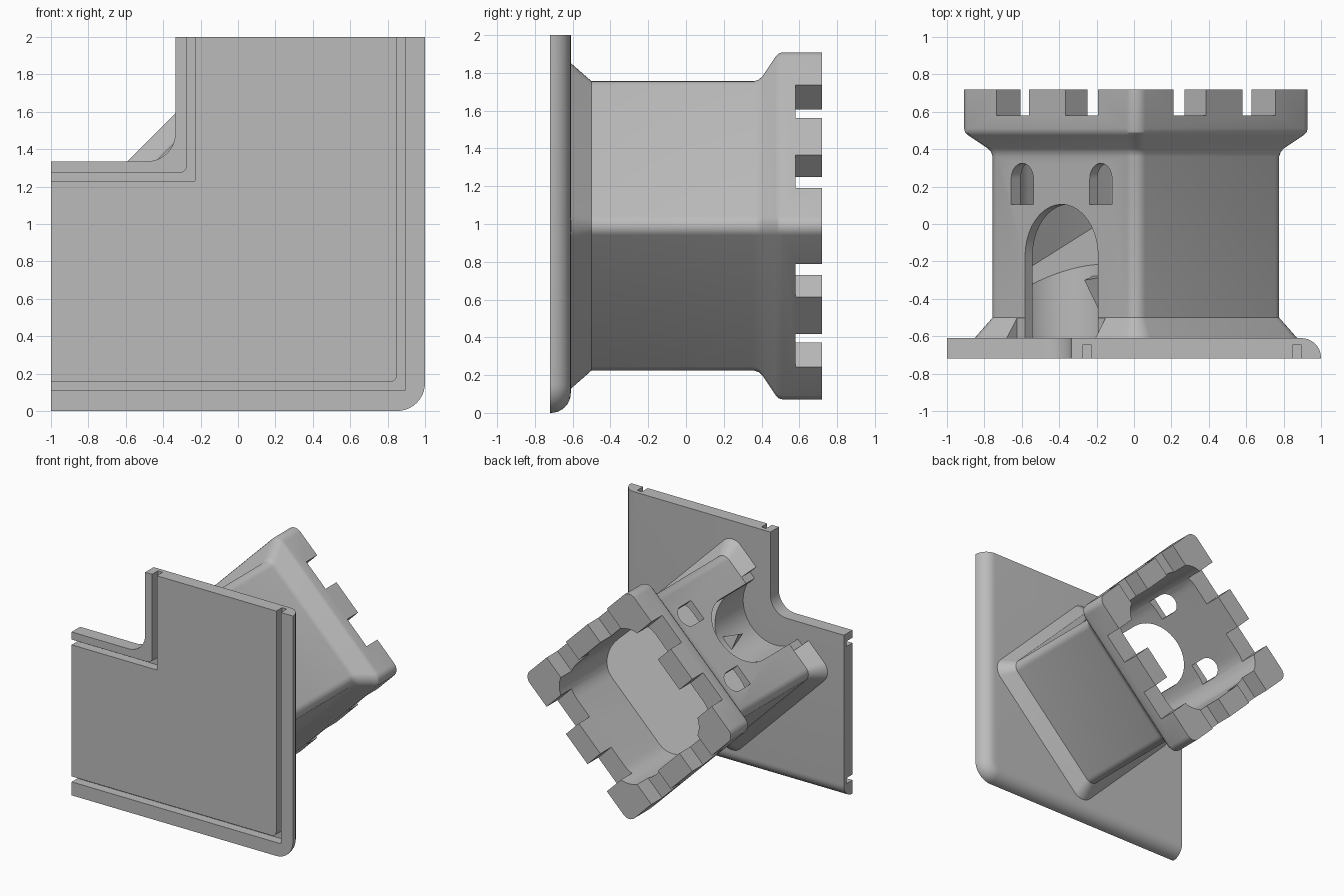
import bpy
import bmesh
import math
from mathutils import Vector

if "Cube" in bpy.data.objects:
    bpy.data.objects.remove(bpy.data.objects["Cube"])

grey = bpy.data.materials.new("light grey")
grey.use_nodes = True
COL = (0.5, 0.5, 0.5, 1)
grey.diffuse_color = COL
grey.node_tree.nodes["Principled BSDF"].inputs["Base Color"].default_value = COL

S = math.sqrt(0.5)


def tower_space(u, v, y):
    """Tower frame: turned 45 degrees about y, doorway on +v."""
    return Vector((0.01 + (u - v) * S, y, 0.99 + (u + v) * S))


def loft(name, rings):
    """Closed solid through rings of equal point count."""
    bm = bmesh.new()
    loops = [[bm.verts.new(p) for p in r] for r in rings]
    n = len(loops[0])
    for a, b in zip(loops, loops[1:]):
        for i in range(n):
            j = (i + 1) % n
            bm.faces.new((a[i], a[j], b[j], b[i]))
    bm.faces.new(loops[0])
    bm.faces.new(loops[-1])
    bmesh.ops.recalc_face_normals(bm, faces=bm.faces)
    me = bpy.data.meshes.new(name)
    bm.to_mesh(me)
    bm.free()
    ob = bpy.data.objects.new(name, me)
    bpy.context.collection.objects.link(ob)
    me.materials.append(grey)
    return ob


def activate(ob):
    bpy.ops.object.select_all(action='DESELECT')
    ob.select_set(True)
    bpy.context.view_layer.objects.active = ob


def cut(ob, cutter):
    activate(ob)
    m = ob.modifiers.new("cut", 'BOOLEAN')
    m.operation = 'DIFFERENCE'
    m.solver = 'EXACT'
    m.object = cutter
    bpy.ops.object.modifier_apply(modifier=m.name)
    bpy.data.objects.remove(cutter)


def arc(cx, cz, r, a0, a1, n=10):
    return [(cx + r * math.cos(math.radians(a0 + (a1 - a0) * i / n)),
             cz + r * math.sin(math.radians(a0 + (a1 - a0) * i / n)))
            for i in range(n + 1)]


def plate_prism(name, pts, y0, y1):
    return loft(name, [[Vector((x, y, z)) for x, z in pts] for y in (y0, y1)])


def box(name, u0, u1, v0, v1, y0, y1):
    pts = [(u0, v0), (u1, v0), (u1, v1), (u0, v1)]
    return loft(name, [[tower_space(u, v, y) for u, v in pts] for y in (y0, y1)])


def square(h, r, y):
    c = h - r
    pts = []
    for k, (sx, sy) in enumerate([(1, 1), (-1, 1), (-1, -1), (1, -1)]):
        pts += arc(sx * c, sy * c, r, 90 * k, 90 * k + 90, 8)
    return [tower_space(u, v, y) for u, v in pts]


def arch(name, uc, w, y0, top):
    """Round-headed opening through the doorway wall."""
    pts = [(uc - w, y0), (uc + w, y0)] + arc(uc, top - w, w, 0, 180, 20)
    return loft(name, [[tower_space(u, v, y) for u, y in pts] for v in (0.35, 0.8)])


# Base plate: corner-shaped slab, outer back edges rounded over
FRONT, BACK = -0.72, -0.61
outline = [(-1, 0)] + arc(0.85, 0.15, 0.15, -90, 0) + [(1, 2), (-0.335, 2)]
outline += arc(-0.485, 1.485, 0.15, 0, -90) + [(-1, 1.335)]
plate = plate_prism("base_plate", outline, FRONT, BACK)
bm = bmesh.new()
bm.from_mesh(plate.data)
rim = [e for e in bm.edges
       if all(abs(v.co.y - BACK) < 1e-4 for v in e.verts)
       and (all(v.co.x > 0.84 for v in e.verts) or all(v.co.z < 0.16 for v in e.verts))
       and (e.verts[0].co - e.verts[1].co).length > 1e-4
       and not all(v.co.z > 1.99 for v in e.verts)]
bmesh.ops.bevel(bm, geom=rim, offset=0.105, segments=8, profile=0.5, affect='EDGES')
bm.to_mesh(plate.data)
bm.free()

# Joint grooves along the front of the plate
outer_groove = [(-1.1, 0.11), (0.893, 0.11), (0.893, 2.1), (0.85, 2.1)]
outer_groove += arc(0.81, 0.195, 0.04, 0, -90) + [(-1.1, 0.155)]
inner_groove = [(-1.1, 1.23), (-0.23, 1.23), (-0.23, 2.1), (-0.273, 2.1)]
inner_groove += arc(-0.313, 1.313, 0.04, 0, -90) + [(-1.1, 1.273)]
for g in (outer_groove, inner_groove):
    cut(plate, plate_prism("groove_cutter", g, -0.8, -0.645))

# Tower shell: flared foot, straight body, flared crown
profile = [(0.645, 0.11, -0.615), (0.562, 0.07, -0.5), (0.562, 0.07, 0.36),
           (0.568, 0.07, 0.385), (0.581, 0.07, 0.405), (0.655, 0.07, 0.475),
           (0.666, 0.07, 0.49), (0.67, 0.07, 0.51), (0.67, 0.07, 0.72)]
tower = loft("tower", [square(*p) for p in profile])
cut(tower, loft("cavity_cutter", [square(0.505, 0.2, -0.7), square(0.505, 0.2, 0.8)]))

# Doorway, its gap in the foot, and two windows
cut(tower, arch("door_cutter", 0, 0.276, -0.7, 0.105))
cut(tower, box("foot_cutter", -0.335, 0.335, 0.563, 0.8, -0.7, -0.499))
for side in (-1, 1):
    cut(tower, arch("window_cutter", side * 0.297, 0.084, 0.105, 0.325))

# Battlement gaps, two per wall
for side in (-1, 1):
    a, b = sorted((side * 0.138, side * 0.385))
    cut(tower, box("gap_cutter", a, b, -1, 1, 0.58, 0.9))
    cut(tower, box("gap_cutter", -1, 1, a, b, 0.58, 0.9))

# Inner ramp sloping to the doorway, scooped at its lower end
section = [(-0.515, 0.13), (0.53, -0.336), (0.53, -0.615), (-0.515, -0.615)]
ramp = loft("ramp", [[tower_space(u, v, y) for v, y in section] for u in (-0.515, 0.515)])
circle = arc(0, 0.55, 0.29, 0, 360, 40)[:-1]
cut(ramp, loft("scoop_cutter", [[tower_space(u, v, y) for u, v in circle] for y in (-0.7, 0.2)]))

# Small splitter wedge on the ramp edge
wedge = loft("splitter_wedge",
             [[tower_space(*p) for p in [(-0.02, 0.22, -0.46), (0.02, 0.22, -0.46), (0, 0.28, -0.46)]],
              [tower_space(*p) for p in [(-0.08, 0.22, -0.27), (0.08, 0.22, -0.27), (0, 0.39, -0.3)]]])

for ob in (plate, tower, ramp, wedge):
    activate(ob)
    bpy.ops.object.shade_smooth_by_angle(angle=math.radians(25))
